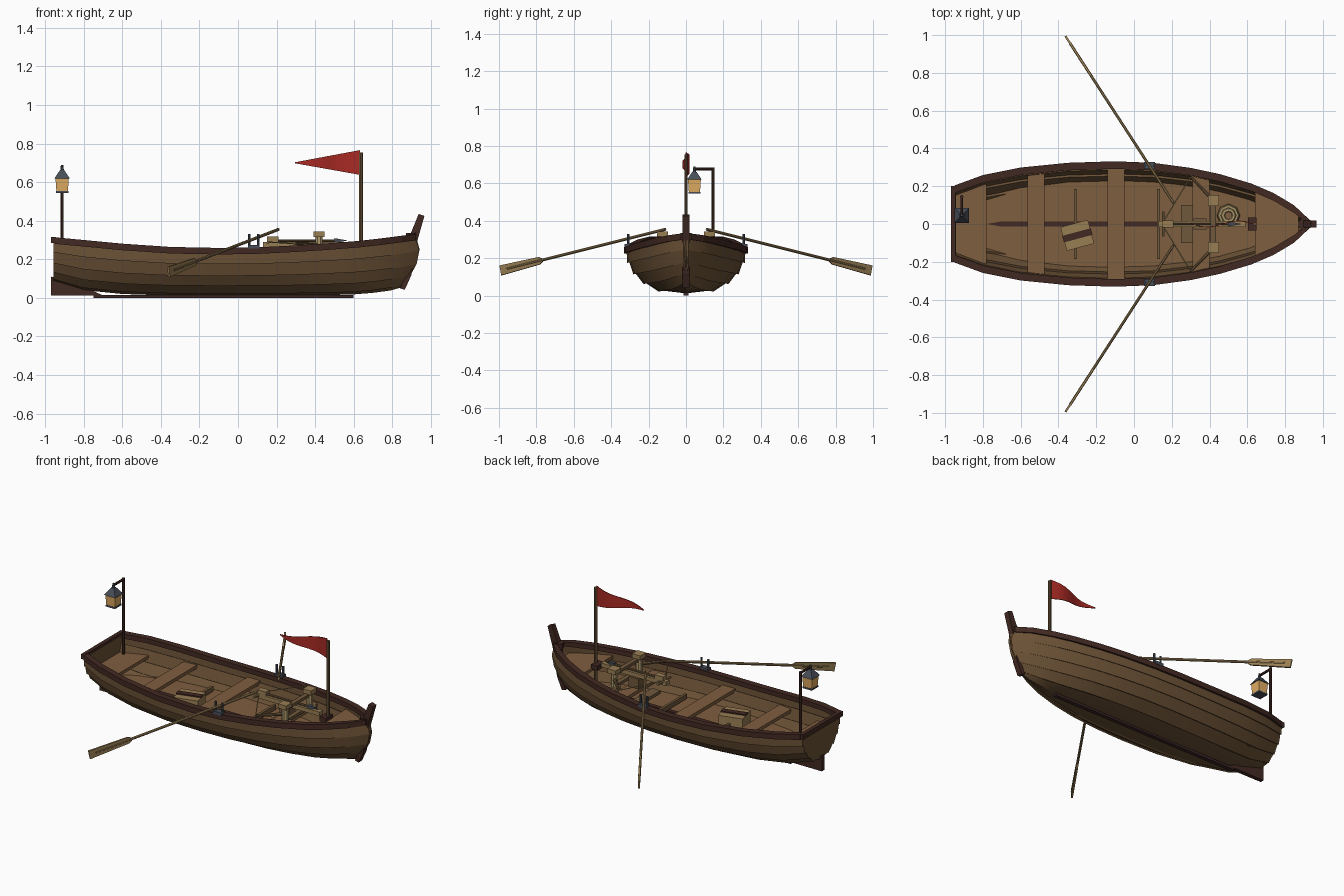
import bpy, bmesh, math
from mathutils import Vector, Matrix

default_cube = bpy.data.objects.get("Cube")
if default_cube:
    bpy.data.objects.remove(default_cube)


def material(name, *srgb):
    linear = [(c / 255 / 12.92) if c < 11 else ((c / 255 + 0.055) / 1.055) ** 2.4 for c in srgb]
    mat = bpy.data.materials.new(name)
    mat.use_nodes = True
    mat.diffuse_color = (*linear, 1)
    mat.node_tree.nodes["Principled BSDF"].inputs["Base Color"].default_value = (*linear, 1)
    return mat


planks = material("hull planks", 108, 82, 54)
boards = material("floor boards", 127, 94, 63)
dark_wood = material("dark trim wood", 66, 41, 34)
keel_wood = material("keel wood", 60, 37, 38)
pale_wood = material("pale wood", 152, 126, 84)
pole_wood = material("pole wood", 112, 88, 60)
iron = material("iron", 72, 78, 88)
cloth = material("red cloth", 168, 42, 36)
glow = material("lantern glass", 224, 172, 98)
rope = material("rope", 176, 154, 108)


# ---- helpers ----
def finish(name, bm, mat, smooth=False):
    bmesh.ops.recalc_face_normals(bm, faces=bm.faces)
    mesh = bpy.data.meshes.new(name)
    bm.to_mesh(mesh)
    bm.free()
    obj = bpy.data.objects.new(name, mesh)
    bpy.context.collection.objects.link(obj)
    mesh.materials.append(mat)
    if smooth:
        bpy.ops.object.select_all(action="DESELECT")
        obj.select_set(True)
        bpy.context.view_layer.objects.active = obj
        bpy.ops.object.shade_smooth_by_angle(angle=math.radians(30))
    return obj


def loft(name, rings, mat, smooth=False):
    """Skin closed rings of equal length and cap both ends."""
    bm = bmesh.new()
    rows = [[bm.verts.new(p) for p in ring] for ring in rings]
    for a, b in zip(rows, rows[1:]):
        for i in range(len(a)):
            j = (i + 1) % len(a)
            bm.faces.new((a[i], a[j], b[j], b[i]))
    bm.faces.new(rows[0])
    bm.faces.new(rows[-1])
    return finish(name, bm, mat, smooth)


def prism(name, outline, offset, mat):
    offset = Vector(offset)
    return loft(name, [[Vector(p) - offset / 2 for p in outline],
                       [Vector(p) + offset / 2 for p in outline]], mat)


def box(name, center, size, mat, turn=0):
    bm = bmesh.new()
    place = Matrix.Translation(center) @ Matrix.Rotation(turn, 4, "Z") @ Matrix.Diagonal((*size, 1))
    bmesh.ops.create_cube(bm, size=1, matrix=place)
    return finish(name, bm, mat)


def rod(name, start, end, r_start, mat, r_end=None, sides=8):
    start, end = Vector(start), Vector(end)
    axis = end - start
    spin = axis.to_track_quat("Z", "Y").to_matrix().to_4x4()
    twist = Matrix.Rotation(math.pi / sides, 4, "Z")
    bm = bmesh.new()
    bmesh.ops.create_cone(bm, cap_ends=True, segments=sides, radius1=r_start,
                          radius2=r_start if r_end is None else r_end, depth=axis.length,
                          matrix=Matrix.Translation((start + end) / 2) @ spin @ twist)
    return finish(name, bm, mat, sides > 6)


# ---- hull shape: station, half beam, top height, bottom height ----
STATIONS = [(-.95, .19, .3, .085), (-.8, .245, .286, .04), (-.6, .285, .267, .02),
            (-.35, .31, .25, .012), (-.1, .318, .245, .012), (.1, .31, .248, .012),
            (.3, .283, .258, .012), (.45, .25, .268, .014), (.6, .2, .281, .018),
            (.7, .15, .294, .026), (.79, .085, .308, .038), (.85, .014, .318, .055)]
STRAKES = [(0, 0), (.43, .07), (.68, .24), (.85, .46), (.955, .72), (1, 1)]


def station(s):
    for a, b in zip(STATIONS, STATIONS[1:]):
        if s <= b[0]:
            break
    t = (s - a[0]) / (b[0] - a[0])
    return [p + (q - p) * t for p, q in zip(a, b)][1:]


def bow(s):
    return max(0, (s - .3) / .55) ** 2


def rake(s, v):
    return bow(s) * .09 * math.sin(v * 2.2)


def fullness(s, u):
    return u ** (1 + .6 * bow(s) + .3 * max(0, (-.5 - s) / .45))


def hull_width(x, z):
    """Half width of the hull at a length and height."""
    s = x
    for _ in range(8):
        beam, top, bottom = station(s)
        v = min(1, max(0, (z - bottom) / (top - bottom)))
        s = x - rake(s, v)
    for (u0, v0), (u1, v1) in zip(STRAKES, STRAKES[1:]):
        if v <= v1:
            return beam * fullness(s, u0 + (u1 - u0) * (v - v0) / (v1 - v0))


def outer_side(s):
    """Lapped plank profile of one side, from keel to top."""
    beam, top, bottom = station(s)
    lap = .011 * min(1, beam / .2)
    points = []
    for k, (low, high) in enumerate(zip(STRAKES, STRAKES[1:])):
        for (u, v), out in ((low, lap if k else 0), (high, 0)):
            points.append(Vector((s + rake(s, v), beam * fullness(s, u) + out,
                                  bottom + v * (top - bottom) - out / 2)))
    return points


def both_sides(side):
    mirrored = [Vector((p.x, -p.y, p.z)) for p in reversed(side[1:])]
    return mirrored + side


def hull_ring(s):
    outer = outer_side(s)
    inner = [Vector((p.x, max(0, p.y - .016), p.z + (.014 if i < len(outer) - 1 else 0)))
             for i, p in enumerate(outer)]
    return both_sides(outer) + both_sides(inner)[::-1]


loft("hull", [hull_ring(st[0]) for st in STATIONS], planks, True)
prism("transom", both_sides(outer_side(STATIONS[0][0])), (.014, 0, 0), planks)

# ---- rails, keel, stem ----
for side, label in ((1, "left"), (-1, "right")):
    rings = []
    for s, beam, top, bottom in STATIONS:
        x, inside, outside = s + rake(s, 1), max(0, beam - .026), beam + .014
        rings.append([(x, side * y, top + z) for y, z in
                      ((inside, -.016), (outside, -.02), (outside, .014), (inside, .014))])
    loft(label + "_rail", rings, dark_wood)
box("stern_rail", (-.957, 0, .3), (.024, .4, .032), dark_wood)
box("keel", (-.075, 0, .008), (1.35, .026, .016), keel_wood)
prism("skeg", [(-.97, 0, .11), (-.97, 0, .012), (-.7, 0, .012), (-.78, 0, .05), (-.93, 0, .1)],
      (0, .026, 0), dark_wood)
prism("stem", [(.84, 0, .05), (.865, 0, .042), (.9, 0, .12), (.92, 0, .26), (.967, 0, .425),
               (.937, 0, .435), (.89, 0, .32), (.87, 0, .12)], (0, .036, 0), dark_wood)
rod("breasthook", (.9, 0, .3), (.9, 0, .336), .032, dark_wood)


# ---- floor, decks and thwarts fitted to the hull ----
def deck(name, x0, x1, z, thick, mat, steps=1):
    xs = [x0 + (x1 - x0) * i / steps for i in range(steps + 1)]
    rings = []
    for x in xs:
        w = max(.004, hull_width(x, z) - .009)
        rings.append([(x, -w, z), (x, w, z), (x, w, z - thick), (x, -w, z - thick)])
    loft(name, rings, mat)


deck("floor", -.93, .78, .1, .012, boards, 18)
deck("stern_seat", -.945, -.78, .2, .02, boards, 2)
deck("bow_deck", .64, .87, .25, .02, boards, 5)
for label, x in (("aft", -.52), ("middle", -.095), ("forward", .355)):
    deck(label + "_thwart", x - .045, x + .045, .2, .022, boards, 2)
prism("floor_spine", [(-.78, 0, .103), (-.7, -.014, .103), (.5, -.014, .103),
                      (.6, 0, .103), (.5, .014, .103), (-.7, .014, .103)], (0, 0, .009), dark_wood)
for label, x in (("aft", -.31), ("forward", .13)):
    box(label + "_foot_brace", (x, 0, .125), (.016, .37, .03), pole_wood)

# ---- oars and oarlocks ----
for side, label in ((1, "left"), (-1, "right")):
    grip, tip = Vector((.21, side * .11, .355)), Vector((-.36, side * .99, .135))
    along = (tip - grip).normalized()
    flat = along.cross(Vector((0, 0, 1))).normalized()
    up = flat.cross(along)
    rod(label + "_oar_shaft", grip, tip - along * .04, .008, pale_wood)
    outline = [tip + along * a + up * b for a, b in
               ((-.27, .008), (-.25, .02), (0, .027), (0, -.027), (-.25, -.02), (-.27, -.008))]
    prism(label + "_oar_blade", outline, flat * .011, pale_wood)
    lock = grip.lerp(tip, .225)
    box(label + "_oarlock_base", (lock.x, side * .31, .265), (.06, .035, .02), iron)
    for step in (-.024, .024):
        rod(label + "_oarlock_horn", (lock.x + step, lock.y, .262),
            (lock.x + step, lock.y, .33), .007, iron)

# ---- deck bow engine on the forward thwart ----
box("engine_stock", (.36, 0, .277), (.46, .034, .026), pale_wood)
box("engine_trigger", (.18, 0, .3), (.06, .036, .035), pale_wood)
box("engine_pedestal", (.35, 0, .23), (.07, .06, .07), pole_wood)
box("engine_foot", (.28, 0, .15), (.06, .2, .02), pole_wood)
rod("winch_bar", (.155, -.065, .285), (.155, .065, .285), .007, pale_wood)
rod("bolt_shaft", (.16, 0, .297), (.51, 0, .297), .007, pole_wood)
rod("bolt_tip", (.5, 0, .297), (.57, 0, .297), .018, iron, 0, 4)
for z in (.232, .31):
    box("engine_cross_beam", (.42, 0, z), (.028, .2, .018), pole_wood)
for side, label in ((1, "left"), (-1, "right")):
    y = side * .125
    for z in (.215, .33):
        box(label + "_spring_cap", (.42, y, z), (.058, .058, .028), pale_wood)
    rod(label + "_spring", (.42, y, .21), (.42, y, .33), .02, rope)
    arm_tip = (.3, side * .25, .28)
    rod(label + "_engine_arm", (.42, y, .275), arm_tip, .011, pole_wood, .007)
    rod(label + "_bow_string", arm_tip, (.16, side * .02, .29), .003, rope, sides=5)

# ---- rope coil and crate ----
for level, radius in enumerate((.05, .047, .03)):
    bpy.ops.mesh.primitive_torus_add(major_segments=8, minor_segments=6, major_radius=radius,
                                     minor_radius=.012, location=(.5, .045, .112 + level * .02))
    coil = bpy.context.object
    coil.name = "rope_coil"
    coil.data.materials.append(rope)
turn = math.radians(15)
box("crate", (-.3, -.06, .14), (.15, .13, .08), pale_wood, turn)
box("crate_strap", (-.3, -.06, .183), (.156, .036, .008), dark_wood, turn)

# ---- flag mast and pennant ----
rod("flag_pole", (.638, 0, .1), (.638, 0, .755), .01, pole_wood)
box("mast_collar", (.625, 0, .258), (.045, .07, .03), dark_wood)
rings = []
for i in range(11):
    t = i / 10
    x, y = .632 - .337 * t, .016 * math.sin(t * 6.5)
    high, low = .766 - .063 * t, .638 + .06 * t
    rings.append([(x, y - .002, low), (x, y + .002, low), (x, y + .002, high), (x, y - .002, high)])
loft("pennant", rings, cloth, True)

# ---- stern lantern ----
post, hang = Vector((-.912, .145, 0)), Vector((-.912, .045, 0))


def at(base, z):
    return base + Vector((0, 0, z))


rod("lantern_post", at(post, .19), at(post, .685), .009, dark_wood)
rod("lantern_arm", at(post, .677), at(hang, .677), .008, dark_wood)
rod("lantern_glass", at(hang, .552), at(hang, .622), .042, glow, .049, 4)
rod("lantern_base", at(hang, .545), at(hang, .555), .046, iron, sides=4)
rod("lantern_roof", at(hang, .62), at(hang, .662), .056, iron, .016, 4)
rod("lantern_finial", at(hang, .655), at(hang, .69), .011, iron, .006)
